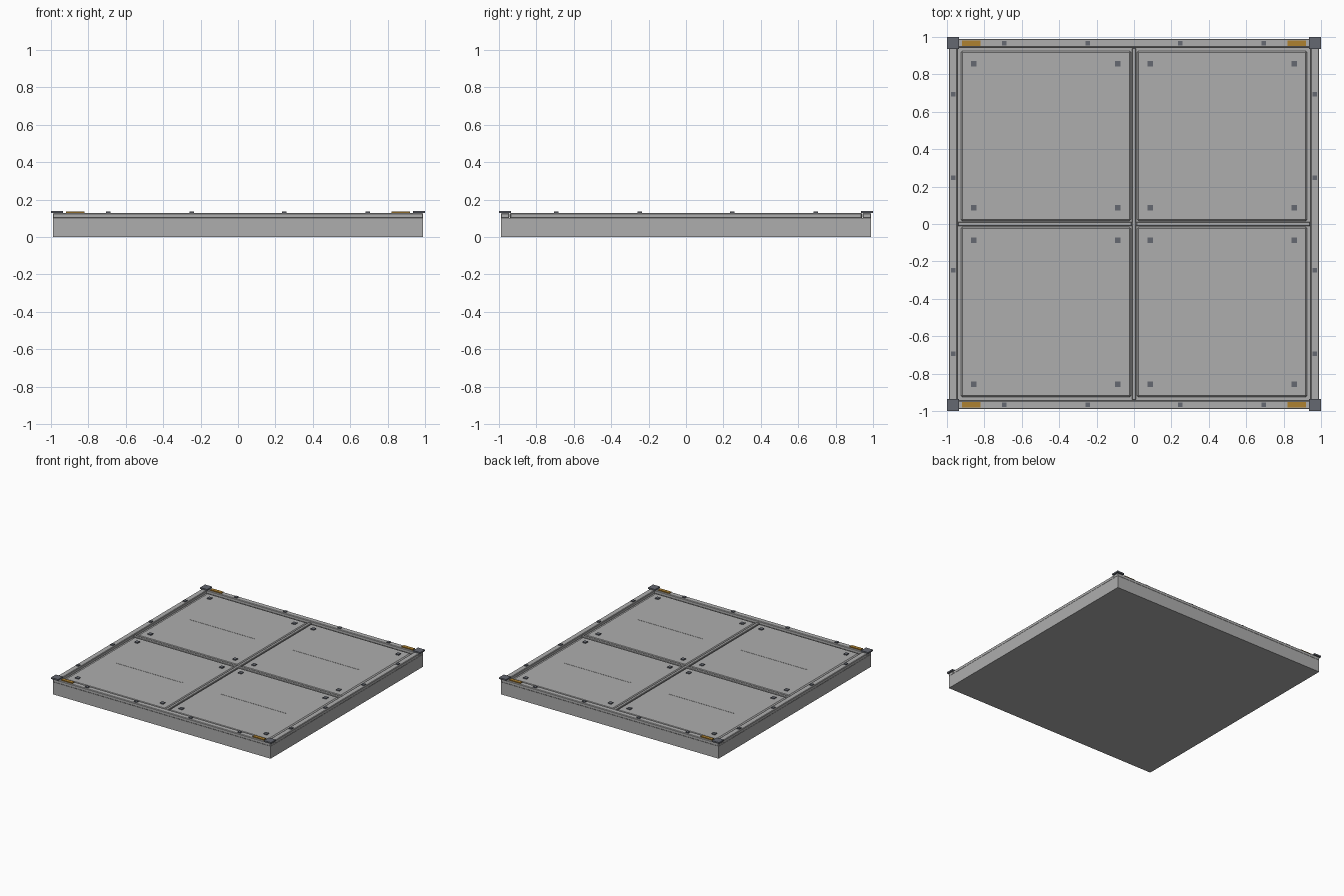
import bpy

if "Cube" in bpy.data.objects:
    bpy.data.objects.remove(bpy.data.objects["Cube"])


def material(name, rgb):
    m = bpy.data.materials.new(name)
    m.diffuse_color = (*rgb, 1)
    m.use_nodes = True
    m.node_tree.nodes["Principled BSDF"].inputs["Base Color"].default_value = m.diffuse_color
    return m


DARK = material("dark_metal", (0.13, 0.14, 0.165))
AMBER = material("amber_paint", (0.42, 0.22, 0.03))
GREY = material("grey_metal", (0.42, 0.42, 0.42))


def box(name, x, y, z, mat=GREY, bevel=0):
    """Axis-aligned box from (min, max) ranges."""
    bpy.ops.mesh.primitive_cube_add(size=1, location=[sum(r) / 2 for r in (x, y, z)])
    ob = bpy.context.object
    ob.name = name
    ob.scale = [r[1] - r[0] for r in (x, y, z)]
    bpy.ops.object.transform_apply(location=False, rotation=False, scale=True)
    ob.data.materials.append(mat)
    if bevel:
        mod = ob.modifiers.new("edge_bevel", 'BEVEL')
        mod.width = bevel
        mod.segments = 1
    return ob


def block(name, x, y, sx, sy, z, mat=GREY, bevel=0):
    return box(name, (x - sx / 2, x + sx / 2), (y - sy / 2, y + sy / 2), z, mat, bevel)


# Base slab
box("base_slab", (-0.99, 0.99), (-0.99, 0.99), (0, 0.102))

# Raised cross ribs between panels
block("long_rib", 0, 0, 0.024, 1.88, (0.10, 0.118), bevel=0.003)
for s in (-1, 1):
    block("cross_rib", s * 0.477, 0, 0.93, 0.024, (0.10, 0.118), bevel=0.003)

BOLTS = (-0.693, -0.248, 0.248, 0.693)
for s in (-1, 1):
    # Perimeter rails
    block("end_rail", 0, s * 0.967, 1.98, 0.046, (0.10, 0.128), bevel=0.004)
    block("side_rail", s * 0.967, 0, 0.046, 1.88, (0.10, 0.128), bevel=0.004)
    # Rail bolts
    for b in BOLTS:
        block("end_rail_bolt", b, s * 0.967, 0.025, 0.025, (0.125, 0.135), DARK)
        block("side_rail_bolt", s * 0.967, b, 0.025, 0.025, (0.125, 0.135), DARK)

for sx in (-1, 1):
    for sy in (-1, 1):
        # Corner caps and amber markers
        block("corner_cap", sx * 0.968, sy * 0.968, 0.064, 0.064, (0.127, 0.139), DARK)
        block("amber_marker", sx * 0.87, sy * 0.967, 0.1, 0.028, (0.125, 0.136), AMBER)
        # Floor panel with its centre seam and four bolts
        cx, cy = sx * 0.471, sy * 0.471
        block("floor_panel", cx, cy, 0.91, 0.91, (0.10, 0.117), bevel=0.01)
        block("panel_seam", cx, cy, 0.595, 0.012, (0.11, 0.1185))
        for dx in (-0.385, 0.385):
            for dy in (-0.385, 0.385):
                block("panel_bolt", cx + dx, cy + dy, 0.03, 0.03, (0.115, 0.124), DARK)
